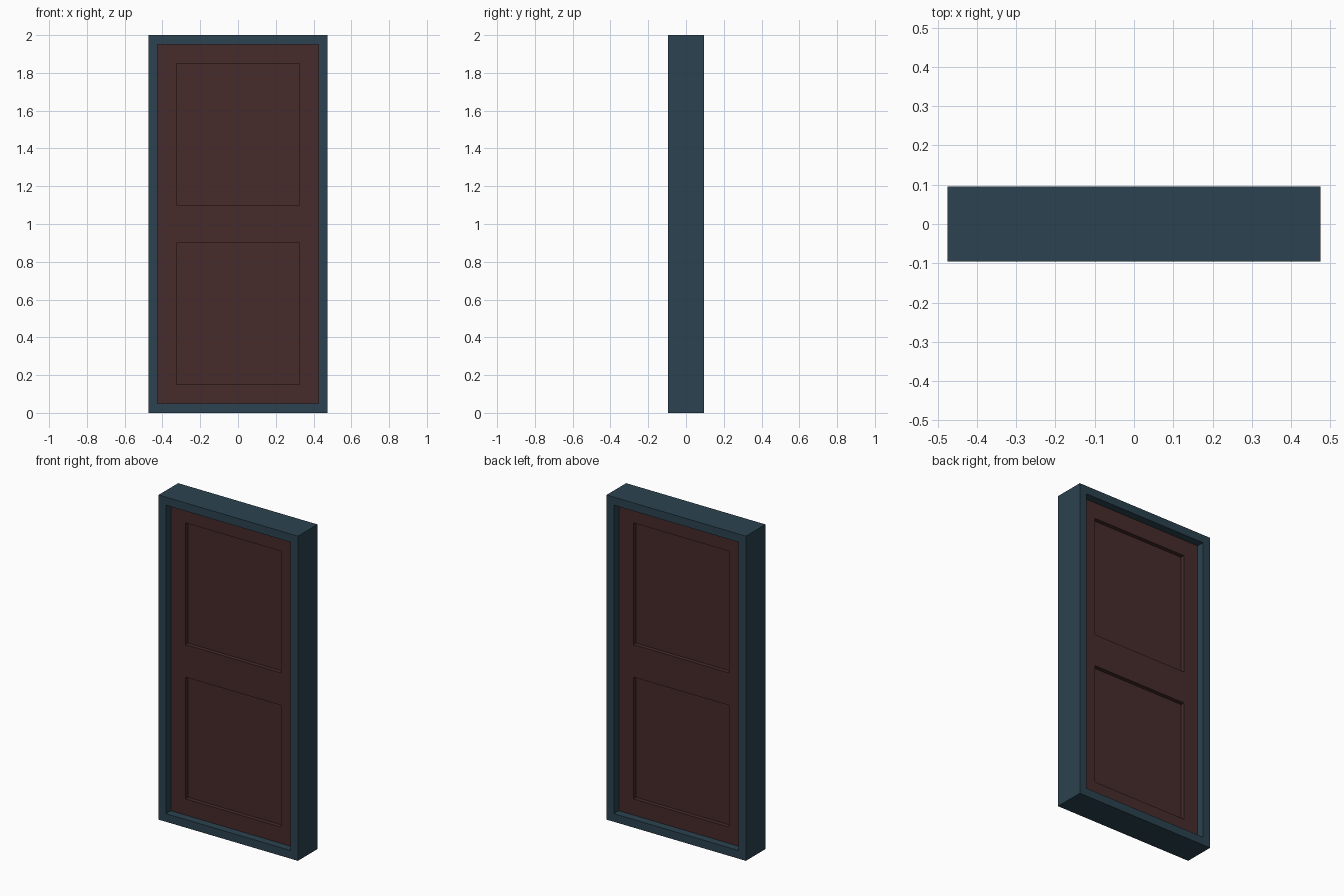
import bpy
import bmesh

if "Cube" in bpy.data.objects:
    bpy.data.objects.remove(bpy.data.objects["Cube"])


def material(name, color):
    mat = bpy.data.materials.new(name)
    mat.diffuse_color = color
    mat.use_nodes = True
    mat.node_tree.nodes["Principled BSDF"].inputs["Base Color"].default_value = mat.diffuse_color
    return mat


def panelled_slab(name, xs, zs, half_depth, cells, recess, mat):
    """Slab from a grid of cells; listed cells are sunk by recess, or cut through if recess is None.
    The front half is modelled and mirrored to the back."""
    bm = bmesh.new()
    grid = [[bm.verts.new((x, -half_depth, z)) for z in zs] for x in xs]
    chosen = []
    for i in range(len(xs) - 1):
        for j in range(len(zs) - 1):
            face = bm.faces.new((grid[i][j], grid[i + 1][j], grid[i + 1][j + 1], grid[i][j + 1]))
            if (i, j) in cells:
                chosen.append(face)
    bm.normal_update()
    if recess is None:
        bmesh.ops.delete(bm, geom=chosen, context='FACES_ONLY')
    else:
        bmesh.ops.inset_individual(bm, faces=chosen, thickness=0.0, depth=0.0)
        for face in chosen:
            for v in face.verts:
                v.co.y += recess

    # Side walls back to the mirror plane
    rim = [e for e in bm.edges if e.is_boundary]
    walls = bmesh.ops.extrude_edge_only(bm, edges=rim)["geom"]
    for v in walls:
        if isinstance(v, bmesh.types.BMVert):
            v.co.y = 0.0
    bmesh.ops.recalc_face_normals(bm, faces=bm.faces)

    mesh = bpy.data.meshes.new(name)
    bm.to_mesh(mesh)
    bm.free()
    mesh.materials.append(mat)
    obj = bpy.data.objects.new(name, mesh)
    bpy.context.collection.objects.link(obj)
    mirror = obj.modifiers.new("front_to_back", 'MIRROR')
    mirror.use_axis = (False, True, False)
    return obj


frame_blue = material("frame_blue", (0.024, 0.055, 0.080, 1))
door_brown = material("door_brown", (0.062, 0.024, 0.024, 1))

# Surrounding frame with an opening right through
panelled_slab("door_frame", (-0.475, -0.425, 0.425, 0.475), (0, 0.05, 1.95, 2),
              0.095, {(1, 1)}, None, frame_blue)

# Door leaf with two sunken panels on each face
panelled_slab("door_leaf", (-0.425, -0.325, 0.325, 0.425), (0.05, 0.15, 0.9, 1.1, 1.85, 1.95),
              0.0475, {(1, 1), (1, 3)}, 0.025, door_brown)
